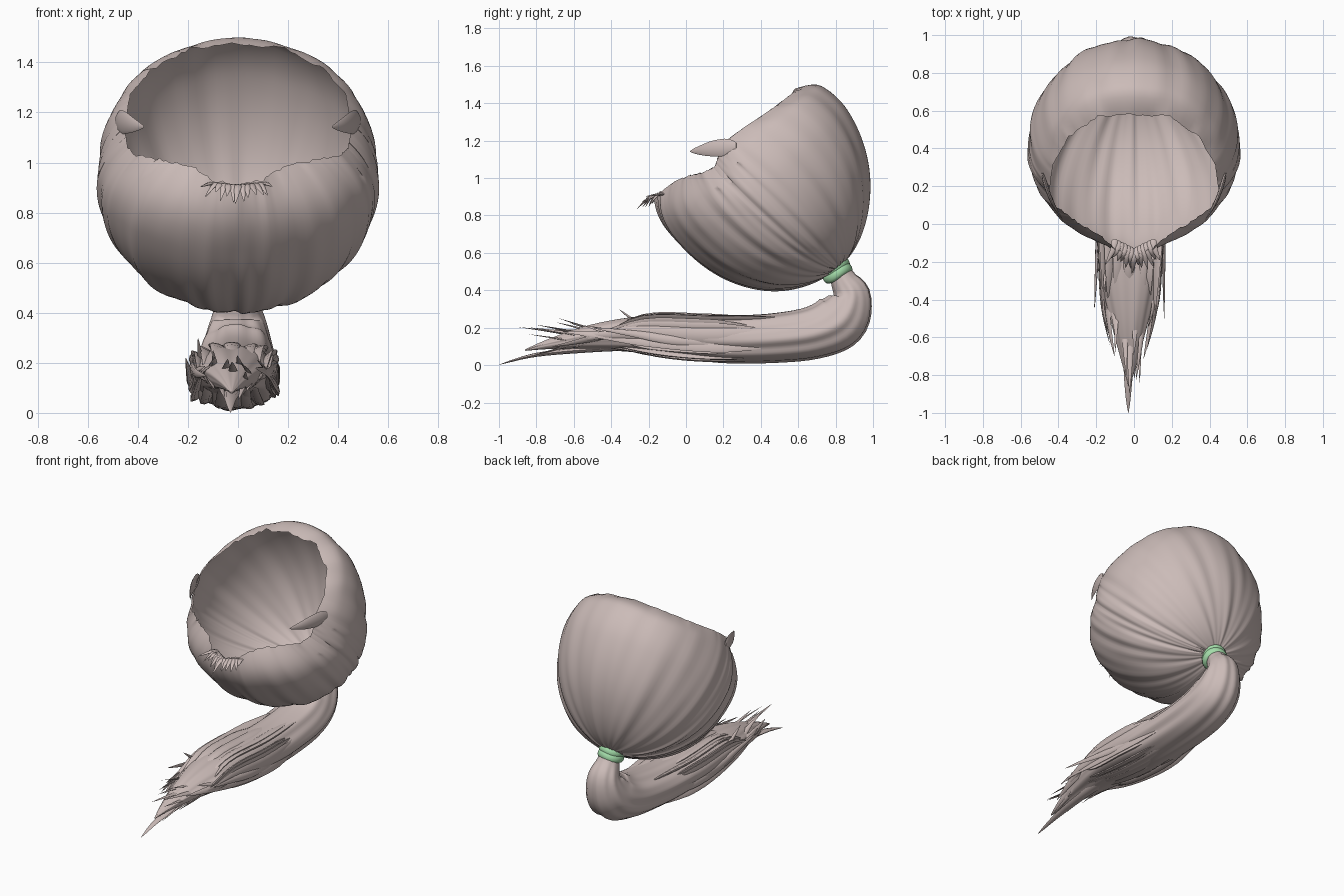
import bpy, bmesh, math, random
from mathutils import Vector

if "Cube" in bpy.data.objects:
    bpy.data.objects.remove(bpy.data.objects["Cube"])

random.seed(4)


def material(name, rgb):
    m = bpy.data.materials.new(name)
    m.diffuse_color = (*rgb, 1)
    m.use_nodes = True
    m.node_tree.nodes["Principled BSDF"].inputs["Base Color"].default_value = m.diffuse_color
    return m


HAIR = material("dusty hair", (0.60, 0.50, 0.48))
GREEN = material("soft green", (0.37, 0.72, 0.40))


def finish(bm, name, mat, angle=50):
    bmesh.ops.recalc_face_normals(bm, faces=bm.faces)
    me = bpy.data.meshes.new(name)
    bm.to_mesh(me)
    bm.free()
    ob = bpy.data.objects.new(name, me)
    bpy.context.collection.objects.link(ob)
    me.materials.append(mat)
    bpy.ops.object.select_all(action='DESELECT')
    ob.select_set(True)
    bpy.context.view_layer.objects.active = ob
    bpy.ops.object.shade_smooth_by_angle(angle=math.radians(angle))
    return ob


def skin(bm, rings):
    """Bridge a list of closed rings of points."""
    vs = [[bm.verts.new(p) for p in r] for r in rings]
    n = len(vs[0])
    for a, b in zip(vs, vs[1:]):
        for i in range(n):
            bm.faces.new((a[i], a[(i + 1) % n], b[(i + 1) % n], b[i]))
    return vs


def smooth(t):
    t = max(0.0, min(1.0, t))
    return t * t * (3 - 2 * t)


def spline(pts, t):
    """Catmull-Rom through tuples, t from 0 to 1."""
    f = t * (len(pts) - 1)
    i = min(int(f), len(pts) - 2)
    u = f - i
    a, b, c, d = (Vector(pts[max(0, min(len(pts) - 1, i + k))]) for k in (-1, 0, 1, 2))
    return 0.5 * (2 * b + (c - a) * u + (2 * a - 5 * b + 4 * c - d) * u * u
                  + (3 * b - a - 3 * c + d) * u ** 3)


# ---- hair cap: side profile, swept to a rounded shell ----
C = Vector((0, 0.4, 0.93))
SIDE = [(.65, 1.525), (.8, 1.445), (.92, 1.24), (.975, 1.0), (.96, .8), (.9, .62), (.82, .52),
        (.7, .45), (.5, .4), (.3, .43), (.1, .53), (-.05, .67), (-.16, .83), (-.18, .93),
        (-.1, 1.12), (.05, 1.36), (.3, 1.52)]
POLAR = sorted((math.atan2(z - C.z, y - C.y), math.hypot(y - C.y, z - C.z)) for y, z in SIDE)
POLAR = [(POLAR[-1][0] - math.tau, POLAR[-1][1])] + POLAR + [(POLAR[0][0] + math.tau, POLAR[0][1])]


def side_radius(phi):
    phi = (phi + math.pi) % math.tau - math.pi
    for (a, ra), (b, rb) in zip(POLAR, POLAR[1:]):
        if a <= phi <= b:
            return ra + (rb - ra) * (phi - a) / (b - a)
    return 0.57


def shell_radius(d):
    phi = math.atan2(d.z, d.y)
    R = sum(side_radius(phi + k * 0.06) for k in range(-3, 4)) / 7
    return 1 / math.sqrt((d.x / 0.56) ** 2 + (d.y ** 2 + d.z ** 2) / R ** 2)


# right half of the face opening, from the crown down to the nape
RIM = [(0, .58, 1.475), (.19, .57, 1.455), (.345, .46, 1.37), (.43, .31, 1.27), (.445, .2, 1.19),
       (.45, .175, 1.12), (.44, .155, 1.06), (.41, .09, 1.03), (.3, .01, 1.01),
       (.19, -.05, .99), (.1, -.13, .93), (0, -.17, .91)]
loop = RIM + [(-x, y, z) for x, y, z in RIM[-2:0:-1]]
N = 8 * len(loop)
rim = []
for i, p in enumerate(loop):
    q = Vector(loop[(i + 1) % len(loop)])
    rim += [Vector(p).lerp(q, k / 8) for k in range(8)]
# softened rim steers the flow of the hair; the exact, ragged rim only shapes the edge
W = [math.exp(-(k / 7) ** 2) for k in range(-16, 17)]
soft = [sum((rim[(j + k - 16) % N] * w for k, w in enumerate(W)), Vector()) / sum(W)
        for j in range(N)]
rim = [p + Vector((0, 1, 1)) * 0.006 * random.uniform(-1, 1) for p in rim]

pole = (Vector((0, .81, .53)) - C).normalized()
ROWS = 48
cap = [[] for _ in range(ROWS)]
for j in range(N):
    th = math.tau * j / N
    low = smooth((1.25 - rim[j].z) / 0.2)
    start = 0.90 - 0.16 * low          # crown rolls in tightly, lower edge runs straight
    for i in range(ROWS):
        t = 0.02 + 0.98 * i / (ROWS - 1)
        rel = soft[j].lerp(rim[j], smooth((t - 0.55) / 0.45)) - C
        d1 = rel.normalized()
        ang = pole.angle(d1)
        d = (pole * math.sin((1 - t) * ang) + d1 * math.sin(t * ang)) / math.sin(ang)
        r = shell_radius(d)
        # combed grooves running from the tie to the rim
        g = (math.sin(13 * th + 2 * t) + 0.7 * math.sin(23 * th - 3 * t + 1)
             + 0.5 * math.sin(37 * th + 1.5 * t))
        r += 0.0045 * g * math.sin(math.pi * t) ** 0.6
        s = max(0.0, (t - start) / (1 - start)) ** 1.6
        cap[i].append(C + d * (r * (1 - s) + rel.length * s))
bm = bmesh.new()
vs = skin(bm, cap)
bm.faces.new(vs[0])
finish(bm, "hair_cap", HAIR, 60)


# ---- strands: flattened tapering tubes, broad side facing along "normal" ----
def strand(bm, pts, width, thick, steps=14, normal=Vector((0, 0, 1)), sides=8, swell=0.35):
    rings = []
    for i in range(steps + 1):
        t = i / steps
        p = spline(pts, t)
        tan = (spline(pts, min(1, t + .02)) - spline(pts, max(0, t - .02))).normalized()
        a = tan.cross(normal).normalized()
        b = tan.cross(a)
        k = max(0.02, min(1, 0.5 + t / swell) * (1 - t ** 2.2))
        rings.append([p + a * math.cos(math.tau * s / sides) * width * k
                      + b * math.sin(math.tau * s / sides) * thick * k for s in range(sides)])
    v = skin(bm, rings)
    bm.faces.new(v[0])
    bm.faces.new(v[-1])


# pointed locks in front of the ears
bm = bmesh.new()
for m in (-1, 1):
    strand(bm, [(m * .485, .27, 1.165), (m * .455, .17, 1.16), (m * .42, .09, 1.15),
                (m * .375, .02, 1.142)], .05, .012, 14, Vector((m, -.3, 0)))
finish(bm, "temple_locks", HAIR)

# tuft of short hairs at the nape edge
bm = bmesh.new()
for i in range(13):
    u = -1 + 2 * i / 12
    x = 0.1 * u
    y0 = -0.165 + 0.05 * abs(u)
    tip = Vector((0.145 * u + random.uniform(-.012, .012),
                  -0.245 + 0.05 * abs(u) + random.uniform(-.02, .025),
                  0.825 + 0.055 * abs(u) + random.uniform(-.015, .025)))
    strand(bm, [(x, y0 + .035, .885 + .02 * abs(u)), (x * 1.1, y0 - .02, .905 + .01 * abs(u)), tip],
           0.02, 0.009, 8)
finish(bm, "nape_tuft", HAIR)

# ---- ponytail body: centre y, centre z, half height, half width ----
TAIL = [(.8, .53, .055, .055), (.845, .45, .075, .08), (.882, .365, .113, .115), (.825, .245, .155, .15),
        (.68, .175, .145, .17), (.45, .145, .135, .18), (.2, .14, .13, .185), (0, .155, .12, .185),
        (-.25, .165, .1, .165), (-.5, .15, .07, .105), (-.72, .115, .03, .045), (-.86, .08, .004, .004)]


def tail_frame(t):
    q = spline(TAIL, min(1, t + .01)) - spline(TAIL, max(0, t - .01))
    return Vector((0, -q[1], q[0])).normalized()


def tail_point(t, a, scale=1.0):
    y, z, h, w = spline(TAIL, t)
    c = Vector((-0.025 * smooth(t), y, z))
    return c + Vector((math.cos(a) * w * scale, 0, 0)) + tail_frame(t) * math.sin(a) * h * scale


bm = bmesh.new()
rings = []
for i in range(56):
    t = i / 55
    ring = []
    for j in range(72):
        a = math.tau * j / 72
        groove = math.sin(7 * a + 4 * t) + 0.6 * math.sin(12 * a - 3 * t + 1)
        ring.append(tail_point(t, a, 0.965 + 0.028 * groove * smooth(t * 5)))
    rings.append(ring)
v = skin(bm, rings)
bm.faces.new(v[0])
bm.faces.new(v[-1])
finish(bm, "ponytail", HAIR, 60)

# broad locks that peel off the ponytail into points
bm = bmesh.new()
LOCKS = 20
for i in range(LOCKS):
    a = math.tau * (i + random.uniform(-.3, .3)) / LOCKS
    t0 = random.uniform(.42, .52)
    flank = abs(math.cos(a))
    end = random.uniform(-.66, -.92) + 0.26 * flank ** 3
    mid = tail_point(.72, a, .95)
    tip = Vector((-.025 + math.cos(a) * (0.19 * (1 + end) ** .6), end,
                  0.16 + 0.14 * (end + .6) + math.sin(a) * .085))
    pre = mid.lerp(tip, .55) + Vector((math.cos(a) * .015, 0, math.sin(a) * .015))
    strand(bm, [tail_point(t0, a, .8), tail_point((t0 + .72) / 2, a, .92), mid, pre, tip],
           random.uniform(.032, .05), .014, 18, Vector((math.cos(a) * .8, 0, math.sin(a))))
# stray locks: end point of each, peeling from a given angle
for a, tip in ((1.9, (-.1, -.68, .25)), (2.3, (-.16, -.36, .3)), (1.3, (.03, -.84, .165)),
               (2.9, (-.21, -.46, .22)), (.2, (.16, -.5, .2))):
    mid = tail_point(.66, a, .97)
    strand(bm, [tail_point(.5, a, .85), mid, mid.lerp(Vector(tip), .5), tip],
           .03, .012, 14, Vector((math.cos(a), 0, math.sin(a))))
# longest lock reaching the ground
strand(bm, [(-.02, -.2, .1), (-.02, -.5, .085), (-.03, -.8, .055), (-.03, -1, .002)], .04, .018, 18)
finish(bm, "loose_locks", HAIR)

# ---- hair tie: two snug bands ----
axis = Vector((0, .42, -.9)).normalized()
side = Vector((1, 0, 0))
up = axis.cross(side)
bm = bmesh.new()
for off in (-.017, .017):
    rings = []
    for i in range(40):
        a = math.tau * i / 40
        out = side * math.cos(a) + up * math.sin(a)
        c = Vector((0, .803, .507)) + axis * (off + .006 * math.sin(2 * a)) + out * .066
        rings.append([c + out * math.cos(b) * .018 + axis * math.sin(b) * .028
                      for b in (math.tau * k / 12 for k in range(12))])
    skin(bm, rings + [rings[0]])
bmesh.ops.remove_doubles(bm, verts=bm.verts, dist=1e-5)
finish(bm, "hair_tie", GREEN)
